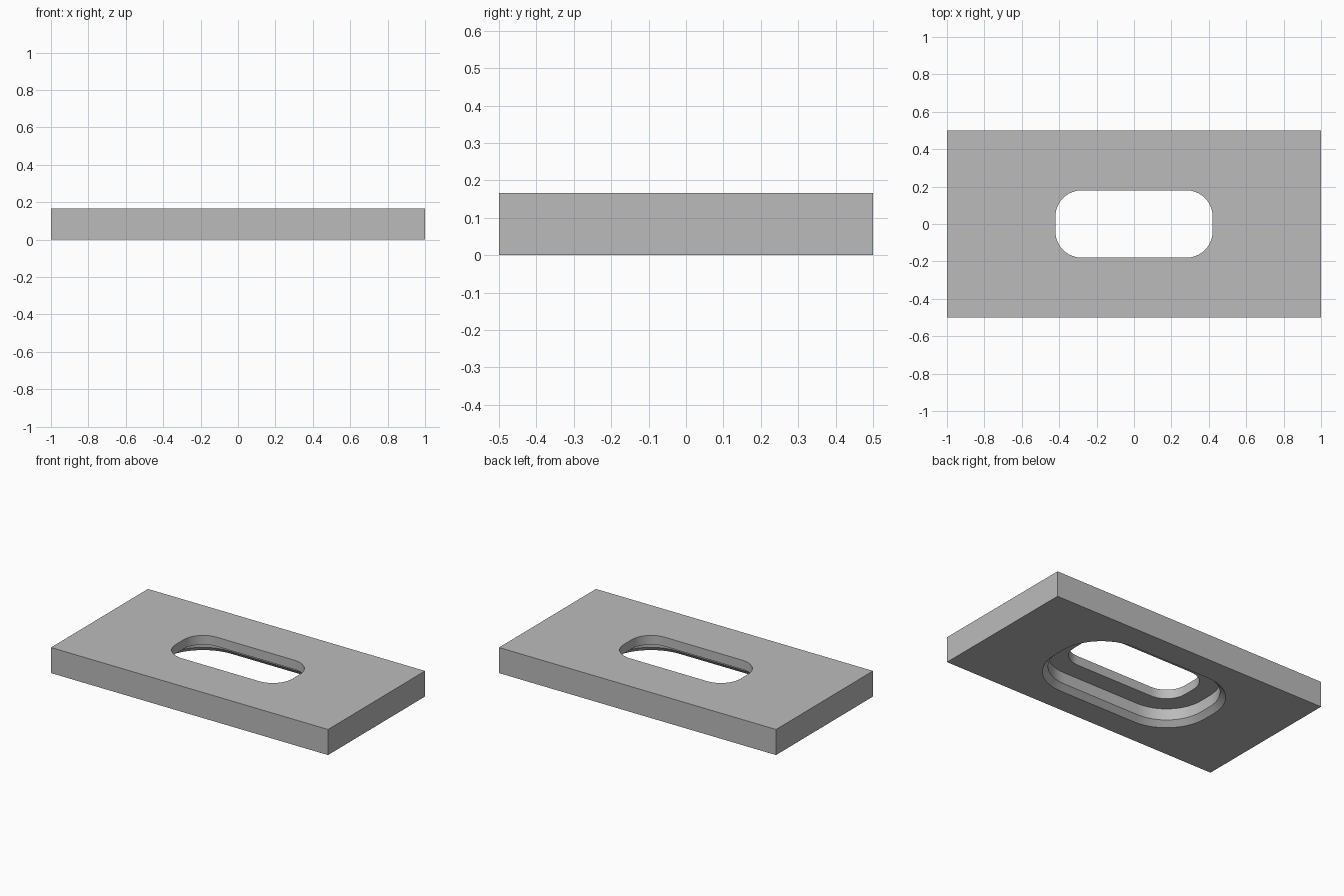
import bpy, bmesh
from math import pi, sin, cos, radians

cube = bpy.data.objects.get("Cube")
if cube:
    bpy.data.objects.remove(cube, do_unlink=True)

STEPS = 12          # segments per rounded corner
THICK = 0.167
LEDGE_Z = 0.107
CHAMFER = 0.033


def rounded_ring(bm, a, b, r, z):
    """Closed loop of a rounded rectangle with half sizes a, b."""
    ring = []
    for quarter, (sx, sy) in enumerate(((1, 1), (-1, 1), (-1, -1), (1, -1))):
        for i in range(STEPS + 1):
            t = (quarter + i / STEPS) * pi / 2
            ring.append(bm.verts.new((sx * (a - r) + r * cos(t),
                                      sy * (b - r) + r * sin(t), z)))
    return ring


# Section around the plate: half length, half width, corner radius, height
bore = (0.50, 0.26, 0.18)
section = [
    (1.0, 0.5, 0, 0),
    (1.0, 0.5, 0, THICK),
    (0.42, 0.18, 0.14, THICK),
    (0.42, 0.18, 0.14, LEDGE_Z),
    (0.535, 0.295, 0.14, LEDGE_Z),
    (0.535, 0.295, 0.14, CHAMFER),
    (0.535 + CHAMFER, 0.295 + CHAMFER, 0.14 + CHAMFER, 0),
]
section[4] = (0.54, 0.30, 0.26, LEDGE_Z)
section[5] = (0.54, 0.30, 0.26, CHAMFER)
section[6] = (0.54 + CHAMFER, 0.30 + CHAMFER, 0.26 + CHAMFER, 0)

# Slotted plate with a chamfered recess underneath
bm = bmesh.new()
rings = [rounded_ring(bm, *s) for s in section]
for lower, upper in zip(rings, rings[1:] + rings[:1]):
    n = len(lower)
    for i in range(n):
        j = (i + 1) % n
        bm.faces.new((lower[i], lower[j], upper[j], upper[i]))
bmesh.ops.remove_doubles(bm, verts=bm.verts, dist=0.0001)
bmesh.ops.recalc_face_normals(bm, faces=bm.faces)
mesh = bpy.data.meshes.new("slotted_plate")
bm.to_mesh(mesh)
bm.free()
plate = bpy.data.objects.new("slotted_plate", mesh)
bpy.context.collection.objects.link(plate)

# Plain grey
grey = bpy.data.materials.new("plain_grey")
grey.use_nodes = True
colour = (0.5, 0.5, 0.5, 1)
grey.diffuse_color = colour
grey.node_tree.nodes["Principled BSDF"].inputs["Base Color"].default_value = colour
mesh.materials.append(grey)

bpy.context.view_layer.objects.active = plate
plate.select_set(True)
bpy.ops.object.shade_smooth_by_angle(angle=radians(30))
